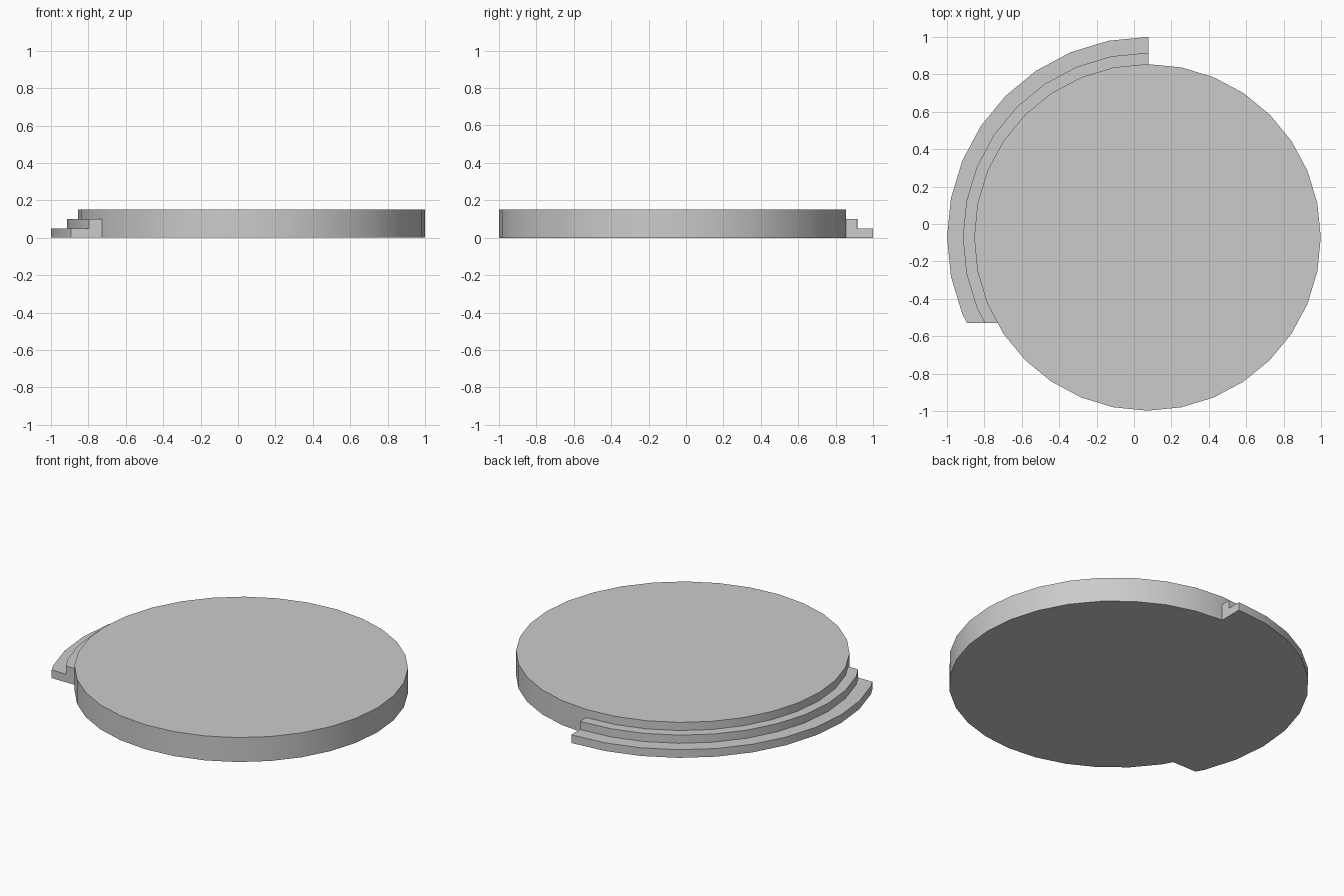
import bpy, bmesh
from math import pi, cos, sin

if "Cube" in bpy.data.objects:
    bpy.data.objects.remove(bpy.data.objects["Cube"])

CX, CY = 0.072, -0.0715      # disc centre
R_DISC, R_MID, R_OUT = 0.9265, 0.987, 1.0715
SIDES = 32


def finish(bm, name):
    bmesh.ops.recalc_face_normals(bm, faces=bm.faces)
    mesh = bpy.data.meshes.new(name)
    bm.to_mesh(mesh)
    bm.free()
    obj = bpy.data.objects.new(name, mesh)
    bpy.context.collection.objects.link(obj)
    bpy.ops.object.select_all(action='DESELECT')
    obj.select_set(True)
    bpy.context.view_layer.objects.active = obj
    bpy.ops.object.shade_smooth_by_angle(angle=pi / 6)
    return obj


# Main round slab
bm = bmesh.new()
bmesh.ops.create_cone(bm, cap_ends=True, segments=SIDES, radius1=R_DISC,
                      radius2=R_DISC, depth=0.15)
bmesh.ops.translate(bm, vec=(CX, CY, 0.075), verts=bm.verts)
finish(bm, "round_slab")

# Two-step stair: L-shaped profile swept around the slab
profile = [(R_DISC, 0), (R_OUT, 0), (R_OUT, 0.05), (R_MID, 0.05),
           (R_MID, 0.10), (R_DISC, 0.10)]
bm = bmesh.new()
rings = []
for i in range(SIDES):
    a = 2 * pi * i / SIDES
    rings.append([bm.verts.new((CX + r * cos(a), CY + r * sin(a), z))
                  for r, z in profile])
n = len(profile)
for i in range(SIDES):
    p, q = rings[i], rings[(i + 1) % SIDES]
    for j in range(n):
        k = (j + 1) % n
        bm.faces.new((p[j], q[j], q[k], p[k]))

# Straight cuts at the back right and front left ends
for co, no in (((0.078, 0, 0), (1, 0, 0)), ((0, -0.53, 0), (0, -1, 0))):
    bmesh.ops.bisect_plane(bm, geom=bm.verts[:] + bm.edges[:] + bm.faces[:],
                           plane_co=co, plane_no=no, clear_outer=True)
bmesh.ops.holes_fill(bm, edges=[e for e in bm.edges if e.is_boundary], sides=0)
finish(bm, "curved_steps")
